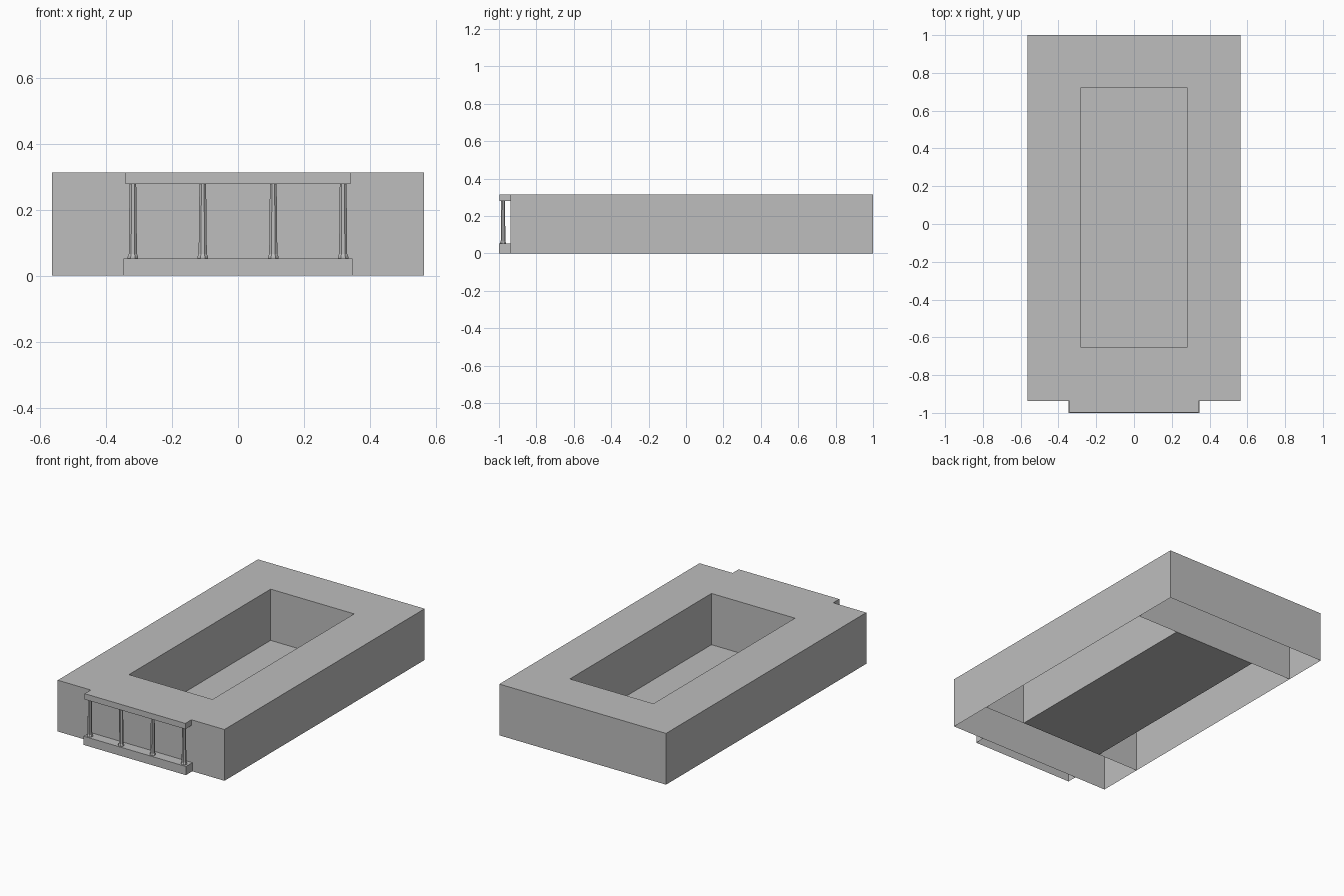
import bpy
import bmesh
from math import pi

cube = bpy.data.objects.get("Cube")
if cube:
    bpy.data.objects.remove(cube, do_unlink=True)

GREY = (0.515, 0.515, 0.515, 1)
stone = bpy.data.materials.new("plain grey")
stone.use_nodes = True
stone.diffuse_color = GREY
stone.node_tree.nodes["Principled BSDF"].inputs["Base Color"].default_value = GREY

HEIGHT = 0.314
XS = [-0.565, -0.283, 0.283, 0.565]   # outer and courtyard lines across
YS = [-0.938, -0.651, 0.72, 1.0]      # outer and courtyard lines along


def finish(name, bm):
    mesh = bpy.data.meshes.new(name)
    bm.to_mesh(mesh)
    bm.free()
    mesh.materials.append(stone)
    obj = bpy.data.objects.new(name, mesh)
    bpy.context.collection.objects.link(obj)
    return obj


def wall(bm, p, q):
    """Upright wall from p to q, facing the right-hand side of that walk."""
    corners = [(*p, 0), (*q, 0), (*q, HEIGHT), (*p, HEIGHT)]
    bm.faces.new([bm.verts.new(c) for c in corners])


def flat(bm, i, j, z):
    """Level panel filling one cell of the plan."""
    x0, x1, y0, y1 = XS[i], XS[i + 1], YS[j], YS[j + 1]
    bm.faces.new([bm.verts.new((x, y, z))
                  for x, y in ((x0, y0), (x1, y0), (x1, y1), (x0, y1))])


def box(name, half_width, y0, y1, z0, z1, open_bottom=False):
    bm = bmesh.new()
    bmesh.ops.create_cube(bm, size=1)
    for v in bm.verts:
        v.co.x *= 2 * half_width
        v.co.y = y1 if v.co.y > 0 else y0
        v.co.z = z1 if v.co.z > 0 else z0
    if open_bottom:
        bm.normal_update()
        under = [f for f in bm.faces if f.normal.z < -0.5]
        bmesh.ops.delete(bm, geom=under, context="FACES_ONLY")
    return finish(name, bm)


# Building: roof ring, outer walls, courtyard and cross walls, open underneath
bm = bmesh.new()
for i in range(3):
    for j in range(3):
        if (i, j) != (1, 1):
            flat(bm, i, j, HEIGHT)
for k in range(3):
    wall(bm, (XS[k], YS[0]), (XS[k + 1], YS[0]))
    wall(bm, (XS[k + 1], YS[3]), (XS[k], YS[3]))
    wall(bm, (XS[3], YS[k]), (XS[3], YS[k + 1]))
    wall(bm, (XS[0], YS[k + 1]), (XS[0], YS[k]))
    wall(bm, (XS[k + 1], YS[1]), (XS[k], YS[1]))
    wall(bm, (XS[k], YS[2]), (XS[k + 1], YS[2]))
wall(bm, (XS[1], YS[1]), (XS[1], YS[2]))
wall(bm, (XS[2], YS[2]), (XS[2], YS[1]))
bmesh.ops.remove_doubles(bm, verts=bm.verts[:], dist=0.0001)
finish("building", bm)

# Courtyard floor
bm = bmesh.new()
flat(bm, 1, 1, 0)
finish("courtyard_floor", bm)

# Porch
PORCH_FLOOR, LINTEL = 0.053, 0.279
box("porch_base", 0.347, -1.0, YS[0], 0, PORCH_FLOOR, open_bottom=True)
box("porch_lintel", 0.341, -0.997, YS[0], LINTEL, HEIGHT)

# Columns: eight-sided tapered shafts on flared feet
PROFILE = [(0.017, PORCH_FLOOR), (0.017, 0.058), (0.0135, 0.066), (0.011, LINTEL)]
for n, x in enumerate((-0.319, -0.107, 0.107, 0.319)):
    bm = bmesh.new()
    for (r0, z0), (r1, z1) in zip(PROFILE, PROFILE[1:]):
        ring = bmesh.ops.create_cone(bm, segments=8, radius1=r0, radius2=r1,
                                     depth=z1 - z0)["verts"]
        bmesh.ops.translate(bm, verts=ring, vec=(0, 0, (z0 + z1) / 2))
    bmesh.ops.remove_doubles(bm, verts=bm.verts[:], dist=0.0001)
    column = finish(f"column_{n + 1}", bm)
    column.location = (x, -0.978, 0)
    column.rotation_euler.z = pi / 8
